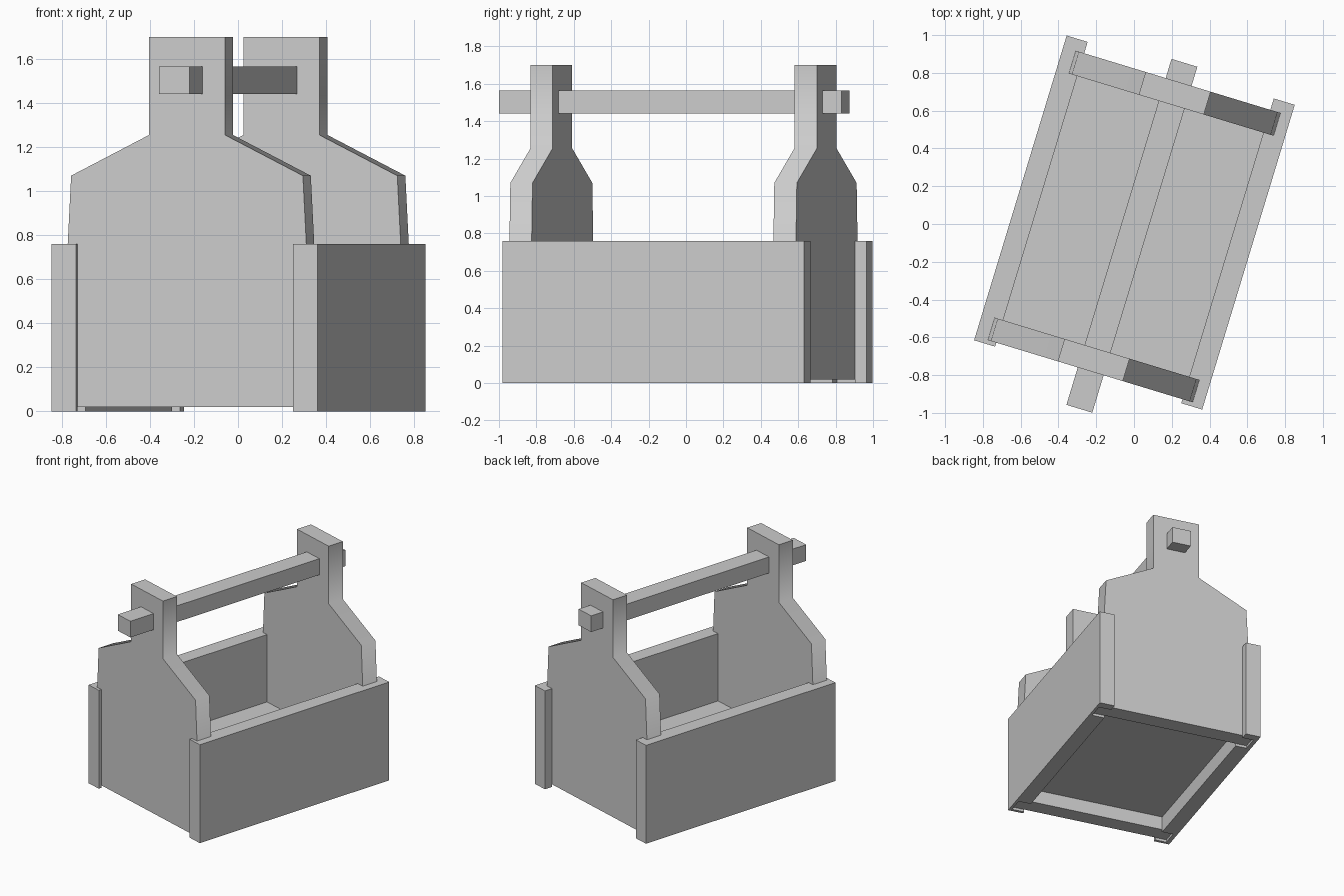
import bpy, bmesh, math
from mathutils import Matrix

if "Cube" in bpy.data.objects:
    bpy.data.objects.remove(bpy.data.objects["Cube"])

# Everything is built in the tote's own axes, then turned about z
TURN = Matrix.Rotation(math.radians(-16.9), 4, 'Z')


def prism(name, profile, y0, y1, smooth=False):
    """Extrude an x-z outline from y0 to y1."""
    bm = bmesh.new()
    face = bm.faces.new([bm.verts.new((x, y0, z)) for x, z in profile])
    ext = bmesh.ops.extrude_face_region(bm, geom=[face])
    verts = [v for v in ext["geom"] if isinstance(v, bmesh.types.BMVert)]
    bmesh.ops.translate(bm, verts=verts, vec=(0, y1 - y0, 0))
    bmesh.ops.recalc_face_normals(bm, faces=bm.faces)
    mesh = bpy.data.meshes.new(name)
    bm.to_mesh(mesh)
    bm.free()
    obj = bpy.data.objects.new(name, mesh)
    bpy.context.collection.objects.link(obj)
    obj.matrix_world = TURN
    if smooth:
        bpy.ops.object.select_all(action='DESELECT')
        obj.select_set(True)
        bpy.context.view_layer.objects.active = obj
        bpy.ops.object.shade_smooth_by_angle(angle=math.radians(66))
    return obj


def box(name, x0, x1, y0, y1, z0, z1):
    return prism(name, [(x0, z0), (x1, z0), (x1, z1), (x0, z1)], y0, y1)


# End panels: wide body, sloped shoulders, narrow neck
half = [(0.605, 0.02), (0.55, 1.07), (0.18, 1.255), (0.18, 1.70)]
outline = half + [(-x, z) for x, z in reversed(half)]
outline = [(x + 0.005, z) for x, z in outline]
ends = {"front": (-0.813, -0.689), "back": (0.662, 0.788)}
slots = []
for side, (y0, y1) in ends.items():
    prism(side + "_end_panel", outline, y0, y1, smooth=True)
    # Small open slot under each panel where it enters the side boards
    slot = box(side + "_slot_cutter", -0.6, 0.61, y0, y1, -0.1, 0.02)
    slot.hide_render = True
    slot.hide_viewport = True
    slots.append(slot)

# Side boards
for name, s in (("left_side_board", -1), ("right_side_board", 1)):
    x0, x1 = sorted((s * 0.515, s * 0.631))
    board = box(name, x0, x1, -0.835, 0.851, 0, 0.76)
    for slot in slots:
        cut = board.modifiers.new("slot", 'BOOLEAN')
        cut.operation = 'DIFFERENCE'
        cut.solver = 'EXACT'
        cut.object = slot

# Raised floor between the boards and panels
box("floor", -0.517, 0.517, -0.692, 0.665, 0.125, 0.24)

# Square carrying bar through both necks
box("handle_bar", -0.064, 0.079, -1.02, 0.894, 1.44, 1.565)
